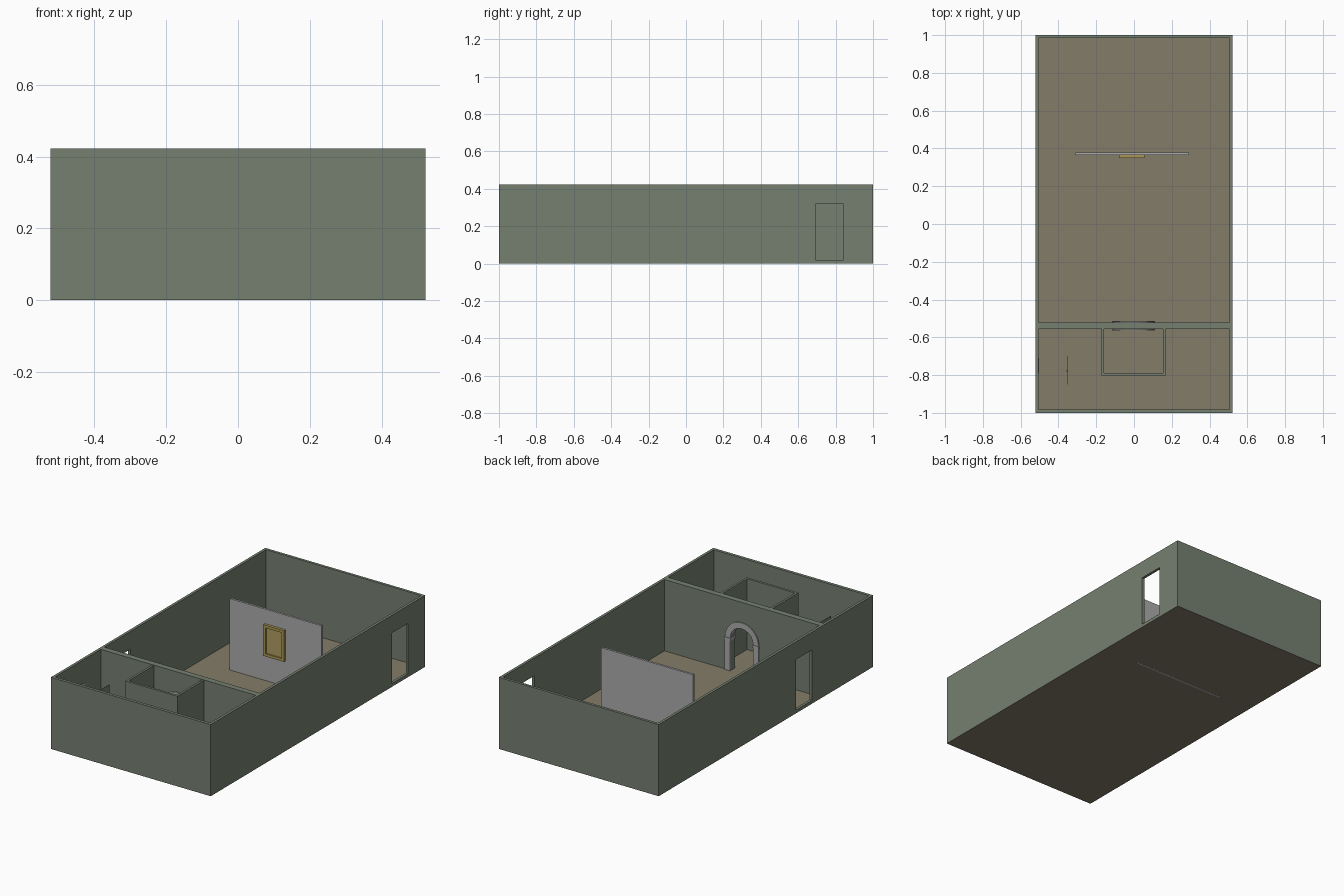
import bpy, bmesh
from math import pi, cos, sin
from mathutils import Vector

if "Cube" in bpy.data.objects:
    bpy.data.objects.remove(bpy.data.objects["Cube"])

H = 0.423      # wall height
FL = 0.002     # floor thickness
W = 0.522      # half width


def mat(name, r, g, b):
    m = bpy.data.materials.new(name)
    m.diffuse_color = (r, g, b, 1)
    m.use_nodes = True
    m.node_tree.nodes["Principled BSDF"].inputs["Base Color"].default_value = m.diffuse_color
    return m


GREEN = mat("green_wall", 0.18, 0.216, 0.165)
BROWN = mat("brown_floor", 0.231, 0.202, 0.144)
GOLD = mat("gold", 0.40, 0.31, 0.09)
PALE = mat("pale_gold", 0.43, 0.34, 0.12)
GREY = mat("grey_stone", 0.41, 0.41, 0.41)


def prism(name, pts, push, material=None):
    """Extrude a closed 3D outline along the push vector."""
    bm = bmesh.new()
    f = bm.faces.new([bm.verts.new(p) for p in pts])
    ext = bmesh.ops.extrude_face_region(bm, geom=[f], use_keep_orig=True)
    moved = [v for v in ext["geom"] if isinstance(v, bmesh.types.BMVert)]
    bmesh.ops.translate(bm, verts=moved, vec=Vector(push))
    bmesh.ops.recalc_face_normals(bm, faces=bm.faces)
    me = bpy.data.meshes.new(name)
    bm.to_mesh(me)
    bm.free()
    ob = bpy.data.objects.new(name, me)
    bpy.context.collection.objects.link(ob)
    if material:
        me.materials.append(material)
    return ob


def box(name, x0, x1, y0, y1, z0, z1, material=None):
    pts = [(x0, y0, z0), (x1, y0, z0), (x1, y1, z0), (x0, y1, z0)]
    return prism(name, pts, (0, 0, z1 - z0), material)


def arc(cx, cz, r, y, n=16):
    return [(cx + r * cos(pi * i / n), y, cz + r * sin(pi * i / n)) for i in range(n + 1)]


# Floor
box("floor", -W, W, -1, 1, 0.0005, FL, BROWN)

# Outer walls and partition: one block with rooms and openings cut out
walls = box("walls", -W, W, -1, 1, FL, H, GREEN)
AX, SPRING, R_IN, R_OUT = -0.002, 0.195, 0.075, 0.11
opening = [(AX - R_IN, -0.6, -0.1), (AX + R_IN, -0.6, -0.1)] + arc(AX, SPRING, R_IN, -0.6)
cutters = [
    box("hall_void", -0.506, 0.506, -0.522, 0.984, -0.1, 0.6),
    box("front_room_void", -0.506, 0.506, -0.982, -0.557, -0.1, 0.6),
    box("right_doorway_void", 0.49, 0.6, 0.692, 0.842, 0.02, 0.318),
    box("left_doorway_void", -0.6, -0.49, -0.43, -0.28, 0.02, 0.318),
    prism("arch_void", opening, (0, 0.12, 0)),
]
bpy.context.view_layer.objects.active = walls
for c in cutters:
    m = walls.modifiers.new(c.name, "BOOLEAN")
    m.operation, m.solver, m.object = "DIFFERENCE", "EXACT", c
    bpy.ops.object.modifier_apply(modifier=m.name)
for c in cutters:
    bpy.data.objects.remove(c)

# Shaft walls: U-shaped outline against the partition
u = [(-0.173, -0.557), (-0.173, -0.803), (0.167, -0.803), (0.167, -0.557),
     (0.154, -0.557), (0.154, -0.789), (-0.16, -0.789), (-0.16, -0.557)]
prism("shaft_walls", [(x, y, FL) for x, y in u], (0, 0, 0.42 - FL), GREEN)

# Arch ring over the opening
YC = -0.5385
ring = arc(AX, SPRING, R_OUT, YC - 0.023) + arc(AX, SPRING, R_IN, YC - 0.023)[::-1]
arch = prism("arch_ring", ring, (0, 0.046, 0), GREY)
bpy.ops.object.select_all(action="DESELECT")
arch.select_set(True)
bpy.context.view_layer.objects.active = arch
bpy.ops.object.shade_smooth_by_angle()

# Arch columns with capital
for side, s in (("left", -1), ("right", 1)):
    cx = AX + s * (R_IN + R_OUT) / 2
    for part, w, d, z0, z1 in (("shaft", 0.0175, 0.023, FL, 0.18),
                               ("capital", 0.021, 0.026, 0.18, SPRING)):
        box(f"{side}_column_{part}", cx - w, cx + w, YC - d, YC + d, z0, z1, GREY)

# Display wall with framed panel
box("display_wall", -0.31, 0.29, 0.365, 0.378, 0, H, GREY)
x0, x1, z0, z1, b = -0.08, 0.056, 0.153, 0.337, 0.016
box("picture_panel", x0 + b, x1 - b, 0.357, 0.365, z0 + b, z1 - b, PALE)
for name, a in (("frame_left", (x0, x0 + b, z0, z1)), ("frame_right", (x1 - b, x1, z0, z1)),
                ("frame_bottom", (x0 + b, x1 - b, z0, z0 + b)),
                ("frame_top", (x0 + b, x1 - b, z1 - b, z1))):
    box(name, a[0], a[1], 0.349, 0.365, a[2], a[3], GOLD)

# Free-standing door with handle, and a wall panel in the front room
box("door", -0.351, -0.349, -0.85, -0.70, 0.015, 0.312, GREEN)
box("door_handle", -0.361, -0.351, -0.782, -0.774, 0.16, 0.168, GREY)
box("wall_panel", -0.506, -0.503, -0.79, -0.71, 0.14, 0.285, GREY)
